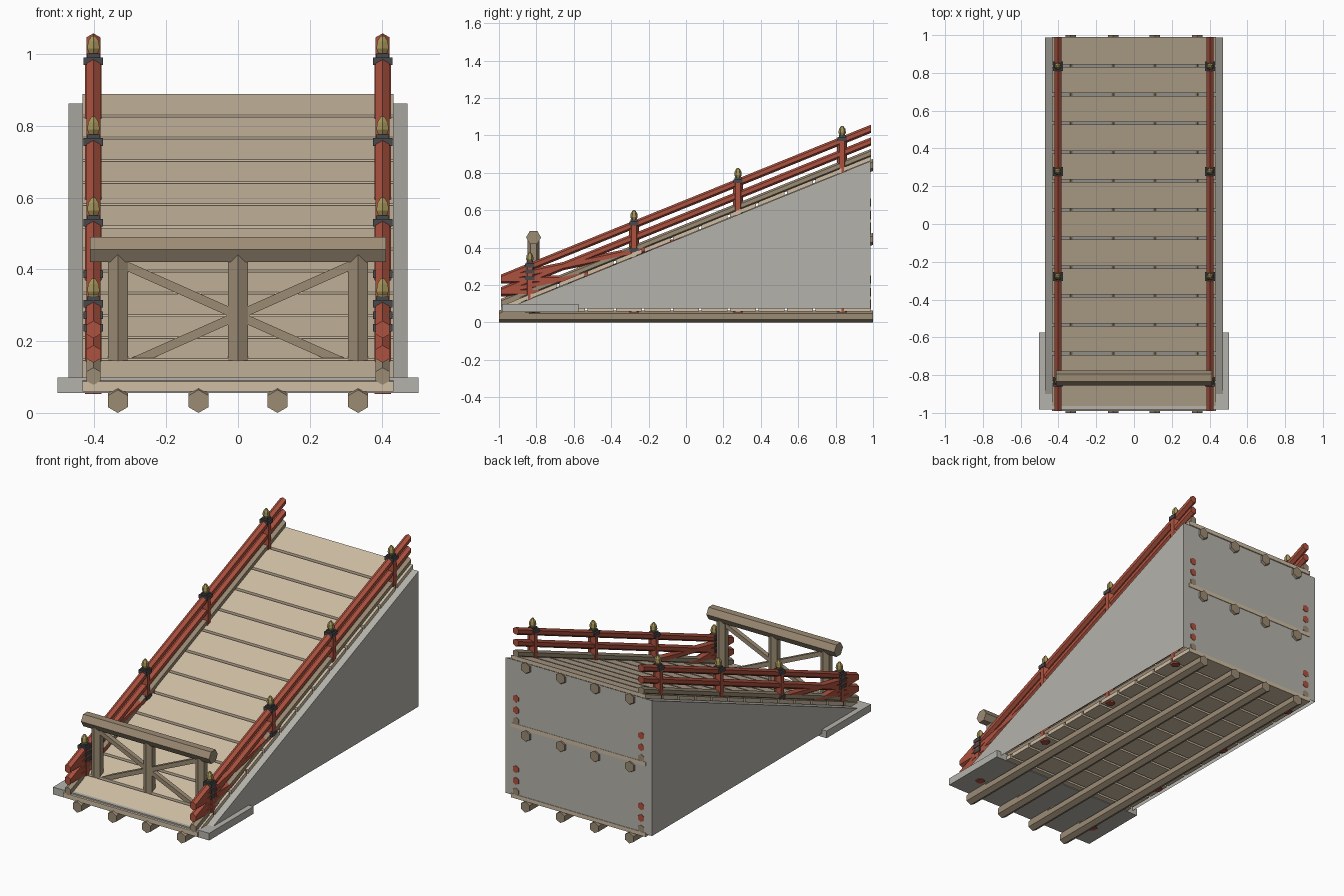
import bpy, bmesh, math
from mathutils import Vector

if "Cube" in bpy.data.objects:
    bpy.data.objects.remove(bpy.data.objects["Cube"], do_unlink=True)


def material(name, rgb):
    m = bpy.data.materials.new(name)
    m.use_nodes = True
    m.diffuse_color = (*rgb, 1)
    node = next(n for n in m.node_tree.nodes if n.type == "BSDF_PRINCIPLED")
    node.inputs["Base Color"].default_value = (*rgb, 1)
    node.inputs["Roughness"].default_value = 0.8
    return m


PLANK = material("pale plank", (0.62, 0.51, 0.37))
WOOD = material("brown timber", (0.33, 0.26, 0.175))
RED = material("red paint", (0.42, 0.085, 0.05))
IRON = material("dark iron", (0.065, 0.065, 0.07))
GOLD = material("old brass", (0.38, 0.30, 0.10))
STONE = material("grey stone", (0.46, 0.45, 0.41))


def finish(name, bm, mat):
    bmesh.ops.recalc_face_normals(bm, faces=bm.faces)
    mesh = bpy.data.meshes.new(name)
    bm.to_mesh(mesh)
    bm.free()
    mesh.materials.append(mat)
    obj = bpy.data.objects.new(name, mesh)
    bpy.context.scene.collection.objects.link(obj)
    return obj


def loft(bm, rings):
    """Skin a run of equal vertex rings and cap both ends."""
    rows = [[bm.verts.new(p) for p in ring] for ring in rings]
    n = len(rows[0])
    for lo, hi in zip(rows, rows[1:]):
        for i in range(n):
            j = (i + 1) % n
            bm.faces.new((lo[i], lo[j], hi[j], hi[i]))
    bm.faces.new(rows[0])
    bm.faces.new(rows[-1])


def ring(centre, radius, axis, turn=0, sides=6):
    """Regular polygon standing square to a world axis."""
    u, v = {"x": ((0, 1, 0), (0, 0, 1)), "y": ((1, 0, 0), (0, 0, 1)),
            "z": ((1, 0, 0), (0, 1, 0))}[axis]
    u, v, c = Vector(u), Vector(v), Vector(centre)
    angles = [math.radians(turn) + math.tau * i / sides for i in range(sides)]
    return [c + u * radius * math.cos(t) + v * radius * math.sin(t) for t in angles]


def prism(bm, a, b, radius, axis, turn=0, sides=6):
    loft(bm, [ring(a, radius, axis, turn, sides), ring(b, radius, axis, turn, sides)])


def box(bm, x, y, z, slope=0):
    """Box from ranges, sheared upward along y."""
    loft(bm, [[(px, py, pz + slope * (py + 1))
               for px, pz in ((x[0], z[0]), (x[1], z[0]), (x[1], z[1]), (x[0], z[1]))]
              for py in y])


LOG_X = (-0.335, -0.11, 0.11, 0.335)
POST_Y = (-0.835, -0.278, 0.278, 0.835)
RAIL_X = (-0.403, 0.403)
STEEP = 0.405


def bridge(label, slope):
    """One span: logs, planks, curbs, rails and capped posts."""
    def beams(name, xs, heights, radius, half, mat):
        bm = bmesh.new()
        for x in xs:
            for h in heights:
                ends = [(x, y, h + slope * (y + 1)) for y in (-half, half)]
                prism(bm, *ends, radius, "y", 90)
        finish(f"{label}_{name}", bm, mat)

    beams("logs", LOG_X, (0.032,), 0.032, 1.0, WOOD)
    beams("curbs", RAIL_X, (0.1,), 0.022, 0.99, WOOD)
    beams("rails", RAIL_X, (0.162, 0.23), 0.022, 0.99, RED)

    # deck boards with narrow gaps
    bm = bmesh.new()
    count, pitch = 13, 1.98 / 13
    for i in range(count):
        y = -0.99 + i * pitch
        trim = [0 if i == 0 else 0.007, 0 if i == count - 1 else 0.007]
        box(bm, (-0.433, 0.433), (y + trim[0], y + pitch - trim[1]), (0.06, 0.083), slope)
    finish(f"{label}_planks", bm, PLANK)

    # posts, iron caps and brass finials
    posts, caps, finials = bmesh.new(), bmesh.new(), bmesh.new()
    for x in RAIL_X:
        for y in POST_Y:
            base = slope * (y + 1)
            prism(posts, (x, y, base + 0.052), (x, y, base + 0.23), 0.0265, "z", 30)
            box(caps, (x - 0.027, x + 0.027), (y - 0.025, y + 0.025),
                (base + 0.227, base + 0.248))
            box(caps, (x - 0.018, x + 0.018), (y - 0.018, y + 0.018),
                (base + 0.248, base + 0.258))
            loft(finials, [ring((x, y, base + h), r, "z", 30) for r, h in
                           ((0.012, 0.255), (0.02, 0.272), (0.017, 0.292), (0.006, 0.308))])
    finish(f"{label}_posts", posts, RED)
    finish(f"{label}_post_caps", caps, IRON)
    finish(f"{label}_finials", finials, GOLD)


for label, slope in (("level", 0), ("middle", 0.207), ("steep", STEEP)):
    bridge(label, slope)

# stone wedge, open underneath
bm = bmesh.new()
floor, back, lift = 0.075, 0.987, 0.058
front = (floor - lift) / STEEP - 1
profile = ((front, floor), (back, floor), (back, lift + STEEP * (back + 1)))
left, right = ([bm.verts.new((x, y, z)) for y, z in profile] for x in (0.472, -0.472))
bm.faces.new(left)
bm.faces.new(right)
for i, j in ((1, 2), (2, 0)):
    bm.faces.new((left[i], left[j], right[j], right[i]))
finish("stone_wedge", bm, STONE)

# threshold slab
bm = bmesh.new()
box(bm, (-0.503, 0.503), (-0.983, -0.575), (0.056, 0.098))
finish("threshold_slab", bm, STONE)

# barrier across the foot of the ramp
gate_y = -0.815
bm = bmesh.new()
prism(bm, (-0.412, gate_y, 0.455), (0.412, gate_y, 0.455), 0.04, "x")
finish("barrier_beam", bm, WOOD)

bm = bmesh.new()
for x in (-0.335, 0, 0.335):
    prism(bm, (x, gate_y, 0.11), (x, gate_y, 0.44), 0.032, "z", 30)
finish("barrier_posts", bm, WOOD)

bm = bmesh.new()
for side in (-1, 1):
    prism(bm, (side * 0.33, gate_y, 0.418), (-side * 0.33, gate_y, 0.125),
          0.019, "x", 45, 4)
finish("barrier_braces", bm, WOOD)
